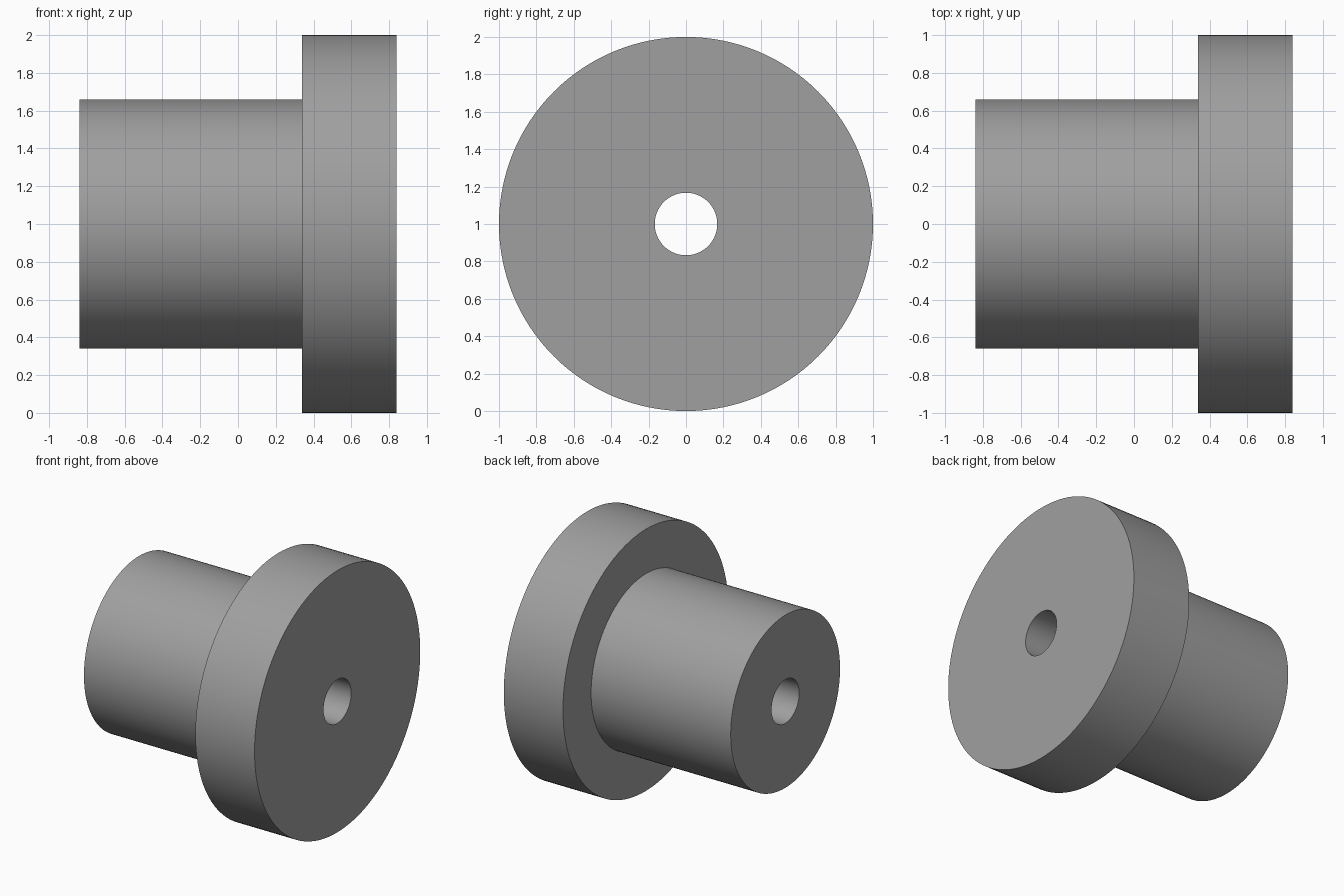
import bpy, bmesh, math

if "Cube" in bpy.data.objects:
    bpy.data.objects.remove(bpy.data.objects["Cube"])

SEGMENTS = 128
# Closed (x, radius) section of the flanged bushing, revolved about the x axis
SECTION = [(-0.84, 0.167), (-0.84, 0.66), (0.34, 0.66),
           (0.34, 1.0), (0.84, 1.0), (0.84, 0.167)]

grey = bpy.data.materials.new("plain grey")
grey.diffuse_color = (0.35, 0.35, 0.35, 1)
grey.use_nodes = True
grey.node_tree.nodes["Principled BSDF"].inputs["Base Color"].default_value = grey.diffuse_color

bm = bmesh.new()
rings = []
for x, r in SECTION:
    ring = []
    for i in range(SEGMENTS):
        a = 2 * math.pi * i / SEGMENTS
        ring.append(bm.verts.new((x, r * math.cos(a), 1 + r * math.sin(a))))
    rings.append(ring)

# Outer sleeve, flange, end faces and through bore
for k, ring in enumerate(rings):
    nxt = rings[(k + 1) % len(rings)]
    for i in range(SEGMENTS):
        j = (i + 1) % SEGMENTS
        bm.faces.new((ring[i], ring[j], nxt[j], nxt[i]))
bmesh.ops.recalc_face_normals(bm, faces=bm.faces[:])

mesh = bpy.data.meshes.new("flanged_bushing")
bm.to_mesh(mesh)
bm.free()
mesh.materials.append(grey)
bushing = bpy.data.objects.new("flanged_bushing", mesh)
bpy.context.collection.objects.link(bushing)

# Smooth round walls with crisp rims
bpy.context.view_layer.objects.active = bushing
bushing.select_set(True)
bpy.ops.object.shade_smooth_by_angle(angle=math.radians(30))
